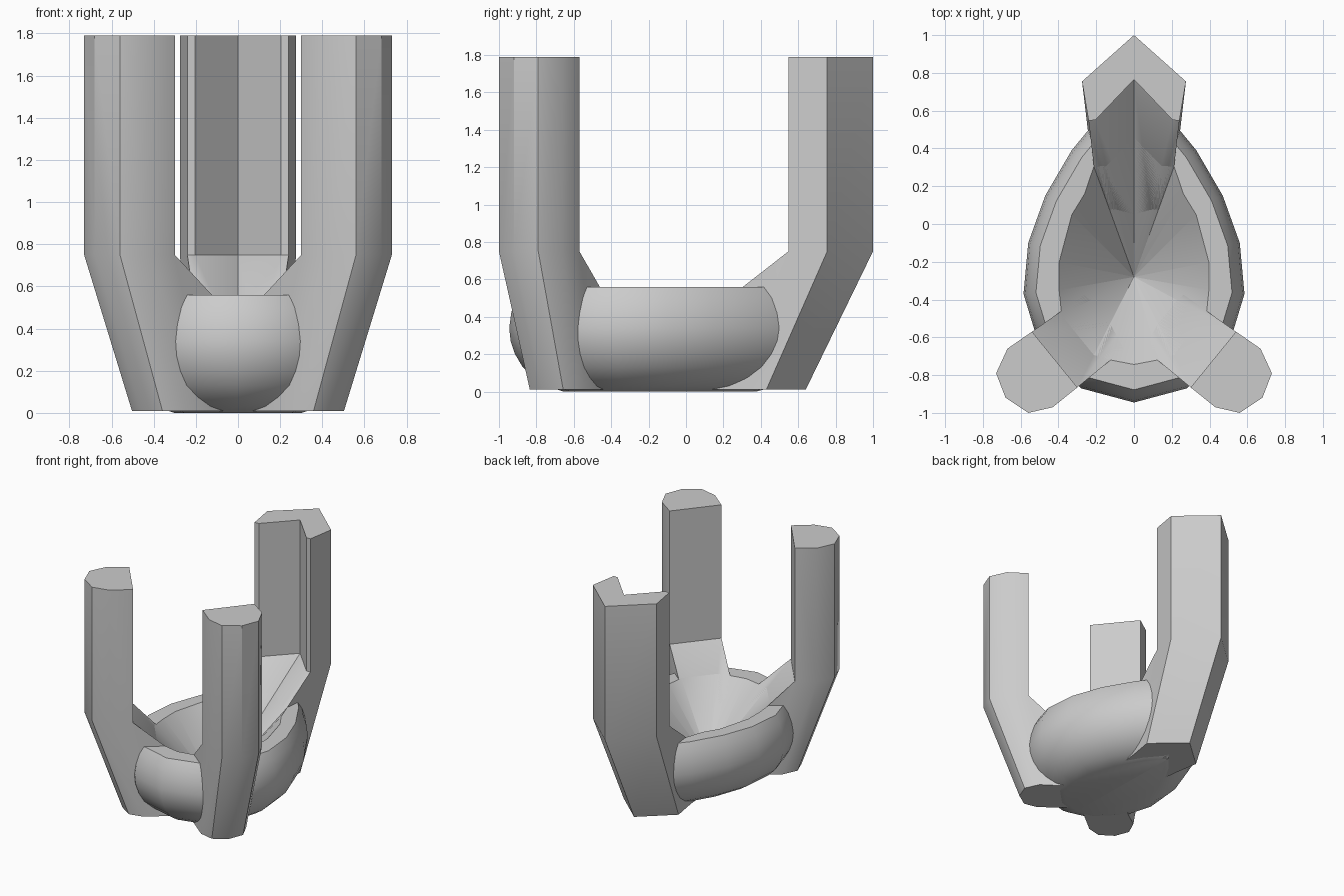
import bpy, bmesh, math
from mathutils import Vector

if "Cube" in bpy.data.objects:
    bpy.data.objects.remove(bpy.data.objects["Cube"])


def loft(name, loops):
    """Solid skinned through matching horizontal loops, capped at both ends."""
    bm = bmesh.new()
    rings = [[bm.verts.new(p) for p in loop] for loop in loops]
    n = len(rings[0])
    for a, b in zip(rings, rings[1:]):
        for i in range(n):
            j = (i + 1) % n
            bm.faces.new((a[i], a[j], b[j], b[i]))
    bm.faces.new(rings[0][::-1])
    bm.faces.new(rings[-1])
    bmesh.ops.remove_doubles(bm, verts=bm.verts, dist=1e-5)
    bmesh.ops.recalc_face_normals(bm, faces=bm.faces)
    me = bpy.data.meshes.new(name)
    bm.to_mesh(me)
    bm.free()
    ob = bpy.data.objects.new(name, me)
    bpy.context.collection.objects.link(ob)
    return ob


def symmetric(half):
    """Complete an outline that runs from front to back on the +x side."""
    return half + [(-x, y) for x, y in reversed(half) if x > 0]


def inset(outline, d):
    """Mitred inward offset of a counter-clockwise outline."""
    out = []
    n = len(outline)
    for i in range(n):
        p, q, r = (Vector(outline[k % n]) for k in (i - 1, i, i + 1))
        e, f = (q - p).normalized(), (r - q).normalized()
        m = Vector((-e.y - f.y, e.x + f.x)).normalized()
        out.append(q + m * (d / m.dot(Vector((-e.y, e.x)))))
    return out


def at(outline, z, shift=(0, 0), scale=1, centre=(0, 0)):
    return [(centre[0] + (x - centre[0]) * scale + shift[0],
             centre[1] + (y - centre[1]) * scale + shift[1], z) for x, y in outline]


def finish(ob, mirror=False):
    """Cut out the seat, optionally mirror, apply and shade."""
    cut = ob.modifiers.new("seat_cut", 'BOOLEAN')
    cut.operation, cut.solver, cut.object = 'DIFFERENCE', 'EXACT', cutter
    if mirror:
        ob.modifiers.new("mirror", 'MIRROR').use_mirror_merge = False
    bpy.ops.object.select_all(action='DESELECT')
    ob.select_set(True)
    bpy.context.view_layer.objects.active = ob
    for m in list(ob.modifiers):
        bpy.ops.object.modifier_apply(modifier=m.name)
    bpy.ops.object.shade_smooth_by_angle(angle=math.radians(35))


# teardrop seat cutter: cone below, straight walls above
seat = symmetric([(0, -.935), (.183, -.90), (.30, -.865), (.54, -.57), (.56, -.38),
                  (.56, -.17), (.465, .185), (.37, .34), (.3, .545), (.205, .55), (0, .765)])
cutter = loft("seat_cutter", [at(seat, .1, scale=.001, centre=(0, -.28)),
                              at(seat, .75), at(seat, 2)])
# remove the collapsed tip's rounding problems by keeping a tiny flat apex
cutter.hide_render = True

# rounded teardrop bowl
pear = symmetric([(0, -.945), (.28, -.87), (.5, -.65), (.585, -.37), (.56, -.1),
                  (.47, .15), (.33, .39), (.19, .56), (0, .765)])
profile = [(.28, 0), (.19, .03), (.125, .075), (.07, .13), (.03, .2),
           (.007, .27), (0, .34), (.01, .42), (.033, .5), (.065, .56)]
bowl = loft("bowl", [at(inset(pear, d), z) for d, z in profile])
finish(bowl)

# pair of rounded front prongs, leaning in below the bend
round_sec = [(.10, -.705), (.30, -.865), (.43, -.97), (.56, -1), (.68, -.92),
             (.73, -.79), (.67, -.66), (.54, -.57), (.34, -.41)]
front = loft("front_prongs", [at(round_sec, .01, (-.2, .135), .85, (.55, -.8)),
                              at(round_sec, .75), at(round_sec, 1.79)])
finish(front, mirror=True)

# pointed back prong
point_sec = symmetric([(.2, .2), (.24, .545), (.275, .755), (0, 1)])
back = loft("back_prong", [at(point_sec, .01, (0, -.325), .86, (0, .75)),
                           at(point_sec, .75), at(point_sec, 1.79)])
finish(back)

bpy.data.objects.remove(cutter)
